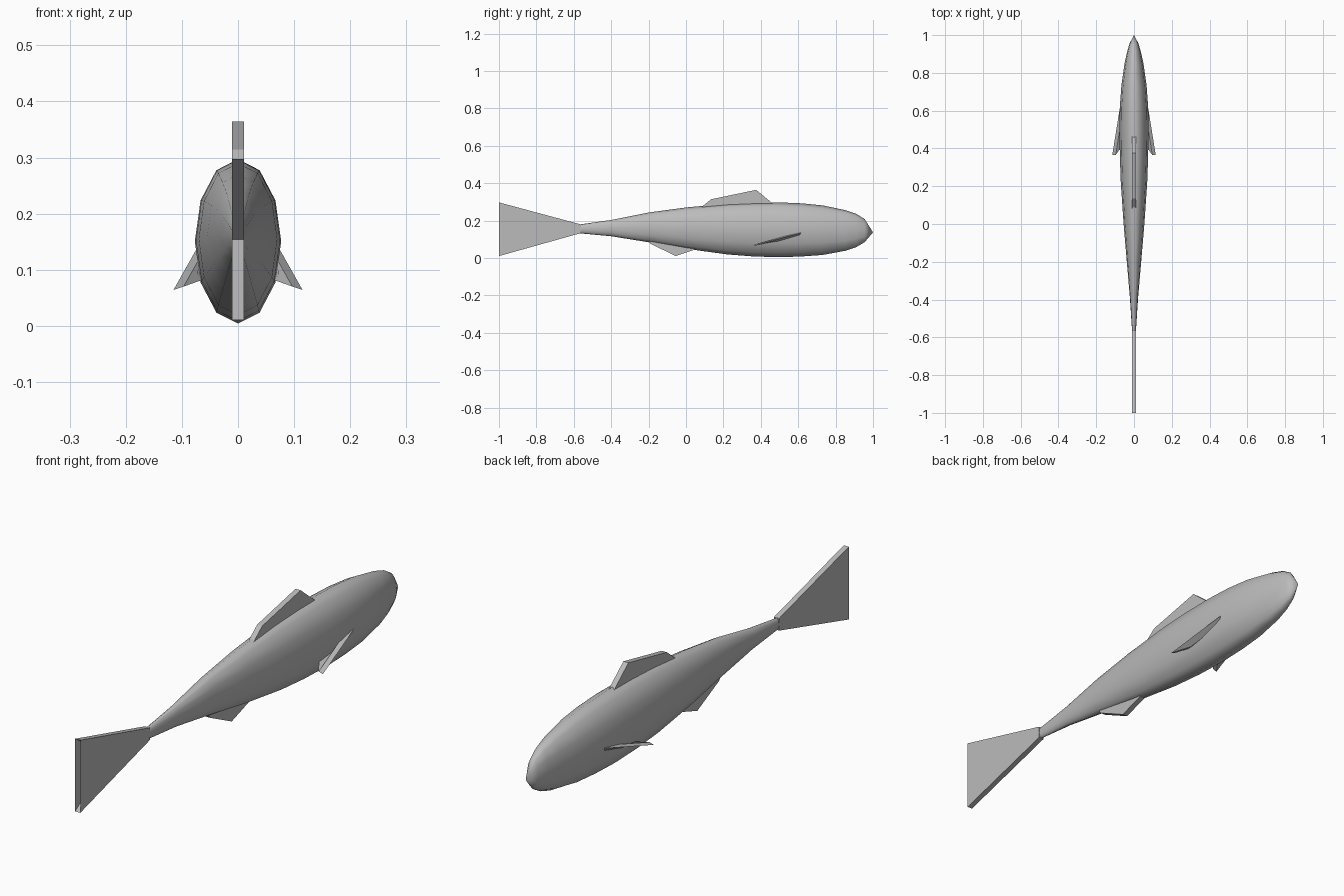
import bpy, bmesh, math
from mathutils import Vector

if "Cube" in bpy.data.objects:
    bpy.data.objects.remove(bpy.data.objects["Cube"])

grey = bpy.data.materials.new("fish grey")
grey.diffuse_color = (0.5, 0.5, 0.5, 1)
grey.use_nodes = True
grey.node_tree.nodes["Principled BSDF"].inputs["Base Color"].default_value = grey.diffuse_color


def finish(name, bm, smooth=False):
    bmesh.ops.recalc_face_normals(bm, faces=bm.faces)
    for f in bm.faces:
        f.smooth = smooth
    me = bpy.data.meshes.new(name)
    bm.to_mesh(me)
    bm.free()
    me.materials.append(grey)
    ob = bpy.data.objects.new(name, me)
    bpy.context.collection.objects.link(ob)
    return ob


def prism(name, points, offset):
    """Plate: a polygon and its copy moved by offset, joined by side faces."""
    bm = bmesh.new()
    a = [bm.verts.new(p) for p in points]
    b = [bm.verts.new(Vector(p) + Vector(offset)) for p in points]
    bm.faces.new(a)
    bm.faces.new(b[::-1])
    n = len(a)
    for i in range(n):
        bm.faces.new((a[i], a[(i + 1) % n], b[(i + 1) % n], b[i]))
    bmesh.ops.triangulate(bm, faces=[f for f in bm.faces if len(f.verts) > 4])
    return finish(name, bm)


def upright_fin(name, outline, half=0.011):
    return prism(name, [(-half, y, z) for y, z in outline], (2 * half, 0, 0))


# Body: twelve-sided oval rings (y, bottom z, top z, half width) and a pointed nose
rings = [(-0.57, 0.132, 0.179, 0.010), (-0.40, 0.116, 0.203, 0.021),
         (-0.20, 0.084, 0.243, 0.038), (0.00, 0.049, 0.270, 0.055),
         (0.22, 0.019, 0.290, 0.070), (0.36, 0.008, 0.296, 0.075),
         (0.50, 0.004, 0.297, 0.077), (0.62, 0.008, 0.292, 0.075),
         (0.73, 0.016, 0.281, 0.067), (0.85, 0.038, 0.256, 0.050),
         (0.91, 0.058, 0.236, 0.037), (0.955, 0.084, 0.208, 0.024)]
SIDES = 12
bm = bmesh.new()
loops = []
for y, lo, hi, w in rings:
    loops.append([bm.verts.new((w * math.sin(2 * math.pi * k / SIDES), y,
                                (lo + hi) / 2 + (hi - lo) / 2 * math.cos(2 * math.pi * k / SIDES)))
                  for k in range(SIDES)])
for a, b in zip(loops, loops[1:]):
    for k in range(SIDES):
        j = (k + 1) % SIDES
        bm.faces.new((a[k], a[j], b[j], b[k]))
nose = bm.verts.new((0, 1.0, 0.137))
for k in range(SIDES):
    bm.faces.new((loops[-1][k], loops[-1][(k + 1) % SIDES], nose))
cap = bm.faces.new(loops[0][::-1])
body = finish("body", bm, smooth=True)
body.data.polygons[len(body.data.polygons) - 1].use_smooth = False

# Upright fins
upright_fin("tail_fin", [(-0.565, 0.18), (-1.0, 0.297), (-0.79, 0.154), (-1.0, 0.01), (-0.565, 0.132)])
upright_fin("back_fin", [(0.07, 0.25), (0.07, 0.262), (0.135, 0.314), (0.375, 0.364), (0.465, 0.29), (0.44, 0.25)])
upright_fin("belly_fin", [(-0.20, 0.09), (-0.19, 0.076), (-0.055, 0.01), (0.05, 0.045), (0.05, 0.09)])

# Side fins, one on each side
for s, side in ((1, "right"), (-1, "left")):
    outline = [(0.075, 0.615, 0.135), (0.115, 0.365, 0.064), (0.070, 0.43, 0.080), (0.066, 0.60, 0.106)]
    prism("side_fin_" + side, [(s * x, y, z) for x, y, z in outline], (-s * 0.018, 0, 0.006))
